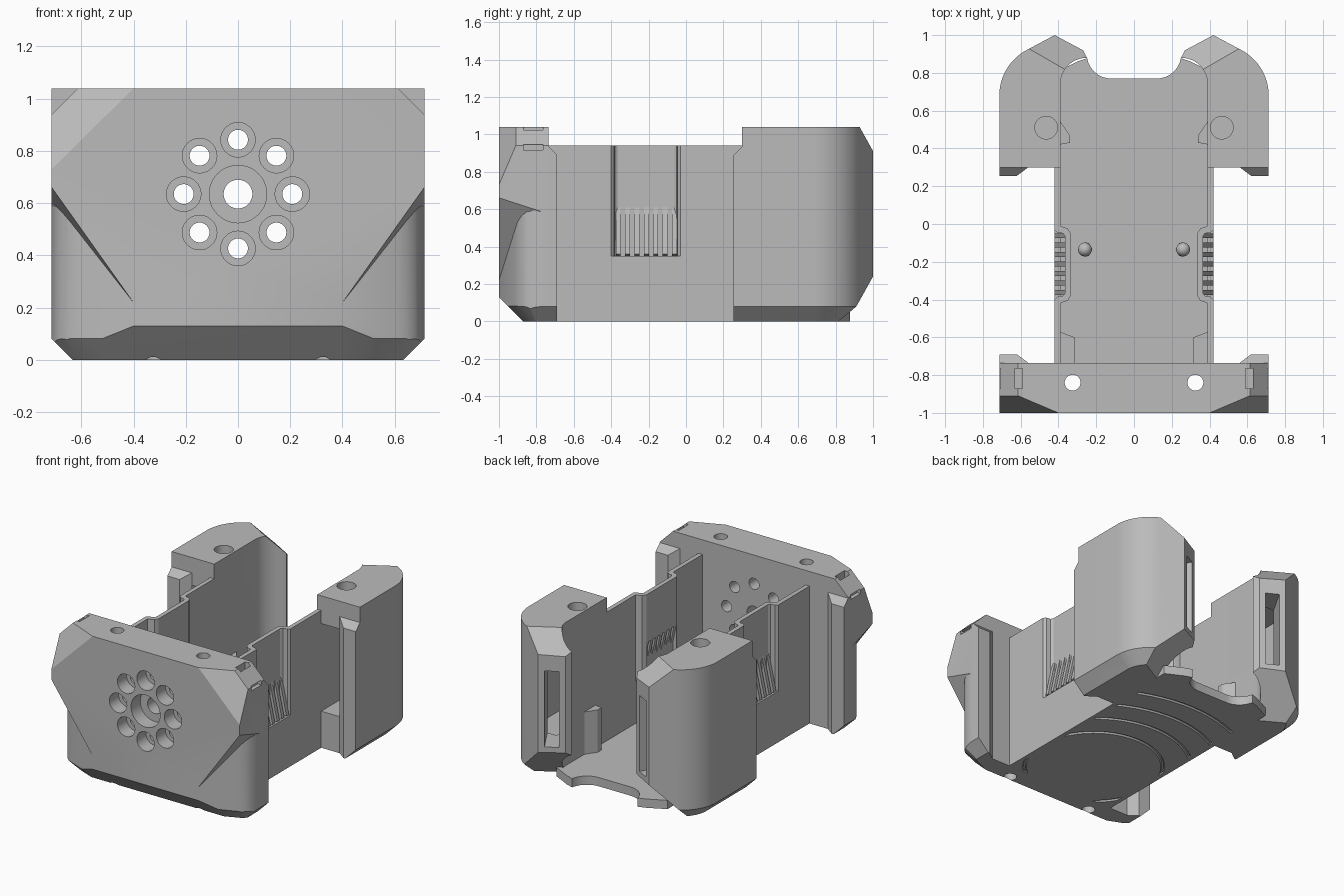
import bpy, bmesh
from math import cos, sin, radians, pi
from mathutils import Vector, Matrix

if "Cube" in bpy.data.objects:
    bpy.data.objects.remove(bpy.data.objects["Cube"])

grey = bpy.data.materials.new("matte grey")
grey.use_nodes = True
grey.diffuse_color = (0.5, 0.5, 0.5, 1)
grey.node_tree.nodes["Principled BSDF"].inputs["Base Color"].default_value = (0.5, 0.5, 0.5, 1)


def make(name, bm):
    bmesh.ops.recalc_face_normals(bm, faces=bm.faces)
    mesh = bpy.data.meshes.new(name)
    bm.to_mesh(mesh)
    bm.free()
    mesh.materials.append(grey)
    ob = bpy.data.objects.new(name, mesh)
    bpy.context.collection.objects.link(ob)
    return ob


def prism(name, pts, z0, z1, planes=()):
    """Extrude a plan outline upwards, then trim it by (point, normal) planes."""
    bm = bmesh.new()
    face = bm.faces.new([bm.verts.new((x, y, z0)) for x, y in pts])
    out = bmesh.ops.extrude_face_region(bm, geom=[face])
    top = [g for g in out["geom"] if isinstance(g, bmesh.types.BMVert)]
    bmesh.ops.translate(bm, verts=top, vec=(0, 0, z1 - z0))
    bmesh.ops.recalc_face_normals(bm, faces=bm.faces)
    for point, normal in planes:
        bmesh.ops.bisect_plane(bm, geom=bm.verts[:] + bm.edges[:] + bm.faces[:], dist=1e-5,
                               plane_co=point, plane_no=normal, clear_outer=True)
        rim = [e for e in bm.edges if e.is_boundary]
        if rim:
            bmesh.ops.holes_fill(bm, edges=rim, sides=0)
    return make(name, bm)


def box(name, x0, x1, y0, y1, z0, z1):
    return prism(name, [(x0, y0), (x1, y0), (x1, y1), (x0, y1)], z0, z1)


def cylinder(name, r, start, end, sides=40):
    a, b = Vector(start), Vector(end)
    bm = bmesh.new()
    bmesh.ops.create_cone(bm, cap_ends=True, segments=sides, radius1=r, radius2=r, depth=(b - a).length)
    turn = (b - a).to_track_quat("Z", "Y").to_matrix().to_4x4()
    bm.transform(Matrix.Translation((a + b) / 2) @ turn)
    return make(name, bm)


def apply(ob, mod):
    bpy.context.view_layer.objects.active = ob
    bpy.ops.object.modifier_apply(modifier=mod.name)


def cut(ob, cutter):
    mod = ob.modifiers.new("cut", "BOOLEAN")
    mod.operation, mod.solver, mod.object = "DIFFERENCE", "EXACT", cutter
    apply(ob, mod)
    bpy.data.objects.remove(cutter)


def mirror(ob):
    mod = ob.modifiers.new("mirror", "MIRROR")
    mod.use_mirror_merge = False
    apply(ob, mod)


def arc(cx, cy, r, a0, a1, n=12):
    angles = [radians(a0 + (a1 - a0) * i / n) for i in range(n + 1)]
    return [(cx + r * cos(a), cy + r * sin(a)) for a in angles]


W, H = 0.713, 1.04

# Front plate with chamfered corners and swept upper flanks
trims = [((0, -1, 0.13), (0, -1, -1))]
for s in (1, -1):
    trims += [((s * W, 0, 0.08), (s, 0, -1)),
              ((s * W, 0, 0.94), (s, 0, 1)),
              ((s * 0.5, -0.957, 0.08), (s * 0.375, -0.927, -1)),
              ((s * 0.68, -0.87, 0.08), (s * 0.7, -0.7, -1)),
              ((s * 0.4, -1, H), (s * 0.279, -0.657, 0.282))]
plate = prism("front_plate", [(-W, -1), (W, -1), (W, -0.735), (-W, -0.735)], 0, H, trims)
for s in (1, -1):
    # Rounded lower corners below the overhanging flanks
    outline = [(0.4, -1), (0.61, -0.915), (0.645, -0.9), (0.675, -0.877), (0.695, -0.85),
               (0.708, -0.81), (W, -0.77), (0.8, -0.77), (0.8, -1.1), (0.4, -1.1)]
    cut(plate, prism("corner_cutter", [(s * x, y) for x, y in outline], -0.1, 1.5,
                     [((s * 0.4, -1, 0.22), (s * -0.484, 0.111, 0.344))]))
    # Screw holes and strap slots
    cut(plate, cylinder("screw_cutter", 0.042, (s * 0.325, -0.84, -0.1), (s * 0.325, -0.84, 1.2)))
    cut(plate, cylinder("head_cutter", 0.075, (s * 0.325, -0.84, -0.1), (s * 0.325, -0.84, 0.1)))
    cut(plate, box("slot_cutter", s * 0.59, s * 0.63, -0.87, -0.765, 0.98, 1.1))
    cut(plate, box("slot_cutter", s * 0.685, s * 0.8, -0.87, -0.765, 0.915, 0.945))

# Round recess inside, stepped centre hole and a ring of eight stepped holes
MID = 0.635
cut(plate, cylinder("recess_cutter", 0.28, (0, -0.77, MID), (0, -0.7, MID), 64))
holes = [(0, MID, 0.055, 0.11)]
holes += [(0.208 * cos(i * pi / 4), MID + 0.208 * sin(i * pi / 4), 0.038, 0.066) for i in range(8)]
for x, z, small, large in holes:
    cut(plate, cylinder("hole_cutter", small, (x, -1.1, z), (x, -0.6, z)))
    cut(plate, cylinder("bore_cutter", large, (x, -1.1, z), (x, -0.9, z)))

# Floor with scooped rear edge, fan opening and shallow curved grooves
right = [(0.42, -0.74), (0.42, 0.8), (0.3, 0.86)] + arc(0.12, 0.9, 0.13, -10, -90, 10)
floor = prism("floor", right + [(-x, y) for x, y in reversed(right)], 0, 0.06)
cut(floor, cylinder("fan_cutter", 0.315, (0, -0.4, -0.1), (0, -0.4, 0.3), 72))
for radius in (0.44, 0.62, 0.8, 0.98):
    bpy.ops.mesh.primitive_torus_add(location=(0, -0.4, 0), major_radius=radius, minor_radius=0.012,
                                     major_segments=80, minor_segments=6)
    cut(floor, bpy.context.object)

# Rear posts: rounded outside, hooked inside, with a chamfered inner facet
facet = Vector((-0.5, 0.865, 0))
trims = [((0.42, 1, 0.91), facet + Vector((0, 0, 1))),
         ((0.42, 1, 0.24), facet - Vector((0, 0, 1)))]
for a in range(0, 63, 10):
    n = Vector((cos(radians(a)), sin(radians(a)), 0))
    trims.append((Vector((0.44, 0.68, 0.08)) + n * 0.273, n - Vector((0, 0, 1))))
outline = ([(0.39, 0.3), (W, 0.3)] + arc(0.44, 0.68, 0.273, 0, 62, 16) + [(0.42, 1), (0.27, 0.92)]
           + arc(0.25, 0.74, 0.14, 90, 0))
posts = prism("rear_posts", outline, 0, H, trims)
cut(posts, box("pocket_cutter", 0.42, 0.65, 0.2, 0.8, 0.25, 0.85))
cut(posts, cylinder("bolt_cutter", 0.06, (0.465, 0.51, 0.89), (0.465, 0.51, 1.2)))
along, centre = Vector((0.865, 0.5, 0)) * 0.045, Vector((0.345, 0.96, 0))
slot = [centre + along + facet * 0.1, centre - along + facet * 0.1,
        centre - along - facet * 0.22, centre + along - facet * 0.22]
cut(posts, prism("window_cutter", [p.xy for p in slot], 0.28, 0.8))
mirror(posts)

# Side lips facing each other across the gap
for name, edge, tip, d in (("front_lips", -0.735, -0.69, 1), ("rear_lips", 0.3, 0.255, -1)):
    lip = prism(name, [(0.56, edge), (0.62, tip), (W, tip), (W, edge)], 0, 0.935,
                [((0, tip, 0.89), (0, d, 1)), ((W, 0, 0.08), (1, 0, -1))])
    mirror(lip)

# Thin side walls with a stepped-in recess
walls = box("side_walls", 0.39, 0.42, -0.74, 0.31, 0, 0.94)
cut(walls, box("gap_cutter", 0.3, 0.5, -0.4, -0.03, 0.35, 1.2))
mirror(walls)
recess = prism("wall_recesses", [(0.42, -0.42), (0.42, -0.4), (0.405, -0.385), (0.375, -0.38),
                                 (0.365, -0.365), (0.365, -0.065), (0.375, -0.05), (0.405, -0.045),
                                 (0.42, -0.03), (0.42, -0.01), (0.39, -0.01), (0.35, -0.025),
                                 (0.335, -0.05), (0.335, -0.38), (0.35, -0.405), (0.39, -0.42)],
               0.35, 0.94)
cut(recess, box("vent_cutter", 0.3, 0.362, -0.375, -0.055, 0.37, 0.61))
mirror(recess)

# Leaning vent slats
bm = bmesh.new()
for i in range(7):
    y = -0.375 + i * 0.05
    ring = [(0.335, 0.61), (0.365, 0.61), (0.42, 0.36), (0.39, 0.35)]
    ends = [[bm.verts.new((x, yy, z)) for x, z in ring] for yy in (y, y + 0.026)]
    for loop in ends:
        bm.faces.new(loop)
    for k in range(4):
        j = (k + 1) % 4
        bm.faces.new((ends[0][k], ends[0][j], ends[1][j], ends[1][k]))
mirror(make("vent_slats", bm))

# Inner details: locating pins, clips and corner pads
bm = bmesh.new()
bmesh.ops.create_uvsphere(bm, u_segments=20, v_segments=10, radius=0.037)
bm.transform(Matrix.Translation((0.26, -0.135, 0.09)))
mirror(make("pin_tips", bm))
mirror(cylinder("pin_shafts", 0.037, (0.26, -0.135, 0.04), (0.26, -0.135, 0.09), 20))
mirror(prism("wall_clips", [(0.395, 0.42), (0.34, 0.43), (0.34, 0.47), (0.395, 0.55)], 0.05, 0.35))
mirror(prism("corner_pads", [(0.315, -0.74), (0.395, -0.74), (0.395, -0.57), (0.315, -0.6)], 0.05, 0.2))

# Smooth curved faces, keep hard edges
for ob in bpy.context.scene.objects:
    if ob.type == "MESH":
        bpy.ops.object.select_all(action="DESELECT")
        ob.select_set(True)
        bpy.context.view_layer.objects.active = ob
        bpy.ops.object.shade_smooth_by_angle(angle=radians(25))
